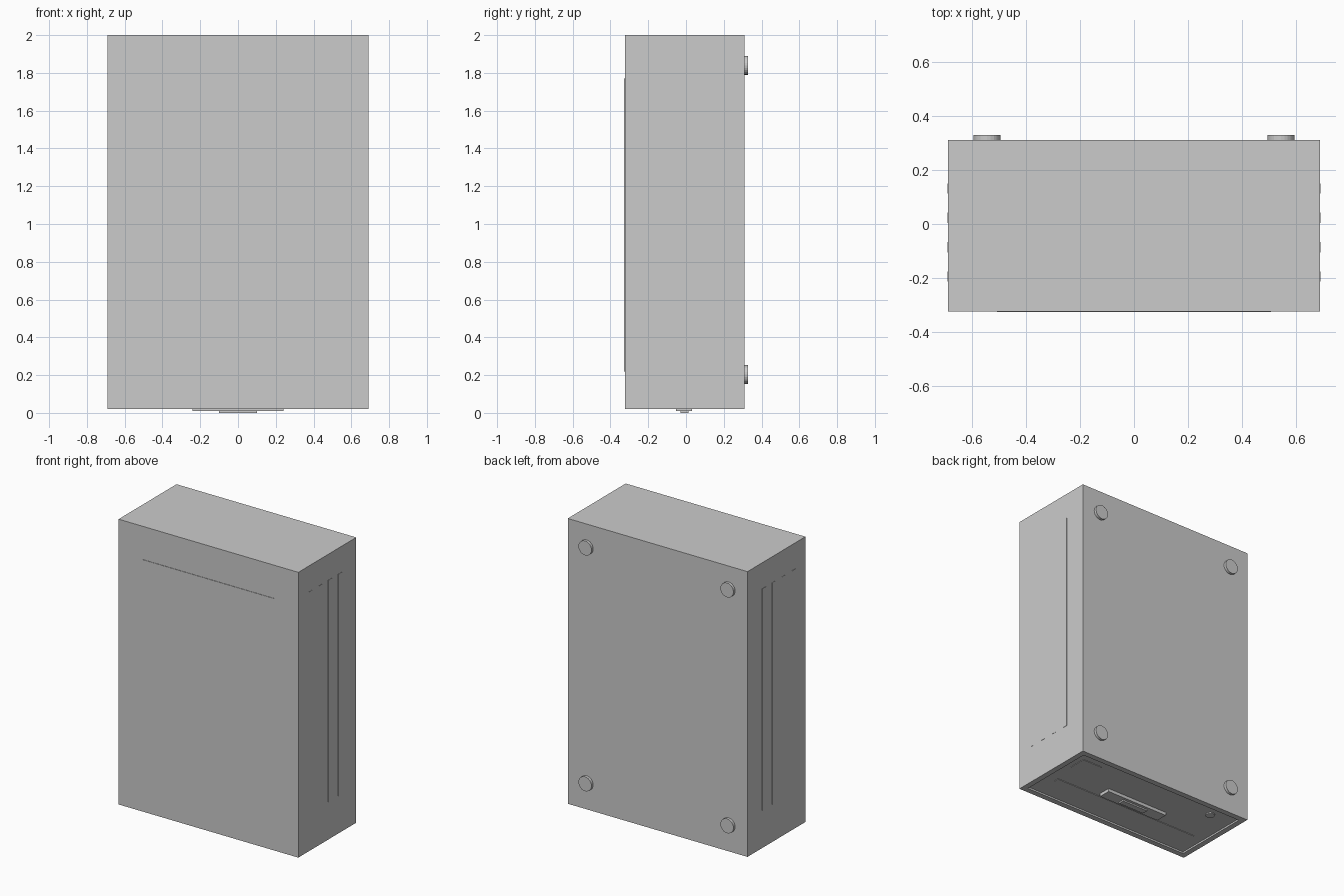
import bpy, bmesh, math
from mathutils import Matrix

if "Cube" in bpy.data.objects:
    bpy.data.objects.remove(bpy.data.objects["Cube"])


def finish(name, bm):
    mesh = bpy.data.meshes.new(name)
    bmesh.ops.recalc_face_normals(bm, faces=bm.faces)
    bm.to_mesh(mesh)
    bm.free()
    obj = bpy.data.objects.new(name, mesh)
    bpy.context.collection.objects.link(obj)
    return obj


def box_bm(x, y, z):
    bm = bmesh.new()
    bmesh.ops.create_cube(bm, size=1)
    for v in bm.verts:
        v.co = [r[0] if c < 0 else r[1] for c, r in zip(v.co, (x, y, z))]
    return bm


def box(name, x, y, z):
    return finish(name, box_bm(x, y, z))


def disc(name, center, radius, depth, axis):
    bm = bmesh.new()
    rot = Matrix.Rotation(math.pi / 2, 4, 'X') if axis == 'Y' else Matrix()
    bmesh.ops.create_cone(bm, cap_ends=True, segments=24, radius1=radius,
                          radius2=radius, depth=depth,
                          matrix=Matrix.Translation(center) @ rot)
    return finish(name, bm)


W, FRONT, BACK, BOTTOM, FLOOR = 0.69, -0.324, 0.311, 0.02, 0.032

# Main case, with a shallow recessed panel in the underside
bm = box_bm((-W, W), (FRONT, BACK), (BOTTOM, 2.0))
bm.normal_update()
under = min(bm.faces, key=lambda f: f.calc_center_median().z)
bmesh.ops.inset_region(bm, faces=[under], thickness=0.055)
walls = bmesh.ops.extrude_face_region(bm, geom=[under])
bmesh.ops.translate(bm, vec=(0, 0, FLOOR - BOTTOM),
                    verts=[v for v in walls["geom"] if isinstance(v, bmesh.types.BMVert)])
if under.is_valid:
    bmesh.ops.delete(bm, geom=[under], context='FACES_ONLY')
finish("case", bm)

# Thin raised panel on the front
box("front_panel", (-0.508, 0.508), (-0.327, FRONT + 0.01), (0.22, 1.77))

# Four raised strips on each side
for side, sign in (("left", -1), ("right", 1)):
    xs = sorted((sign * (W - 0.01), sign * (W + 0.002)))
    for i in range(4):
        y = -0.214 + i * 0.109
        box(f"{side}_strip_{i + 1}", xs, (y, y + 0.038), (0.28, 1.82))

# Round feet on the back
for x in (-0.545, 0.545):
    for z in (0.203, 1.84):
        disc("back_foot", (x, 0.318, z), 0.05, 0.023, 'Y')

# Parts inside the underside panel
box("connector_block", (-0.24, 0.24), (-0.053, 0.032), (0.01, FLOOR + 0.01))
box("connector_core", (-0.10, 0.10), (-0.03, 0.012), (0.0, 0.015))
box("long_strip", (-0.57, 0.57), (-0.115, -0.08), (FLOOR - 0.004, FLOOR + 0.01))
box("square_plate", (0.455, 0.605), (0.09, 0.215), (FLOOR - 0.004, FLOOR + 0.01))
disc("round_button", (-0.476, 0.195, FLOOR), 0.03, 0.016, 'Z')
